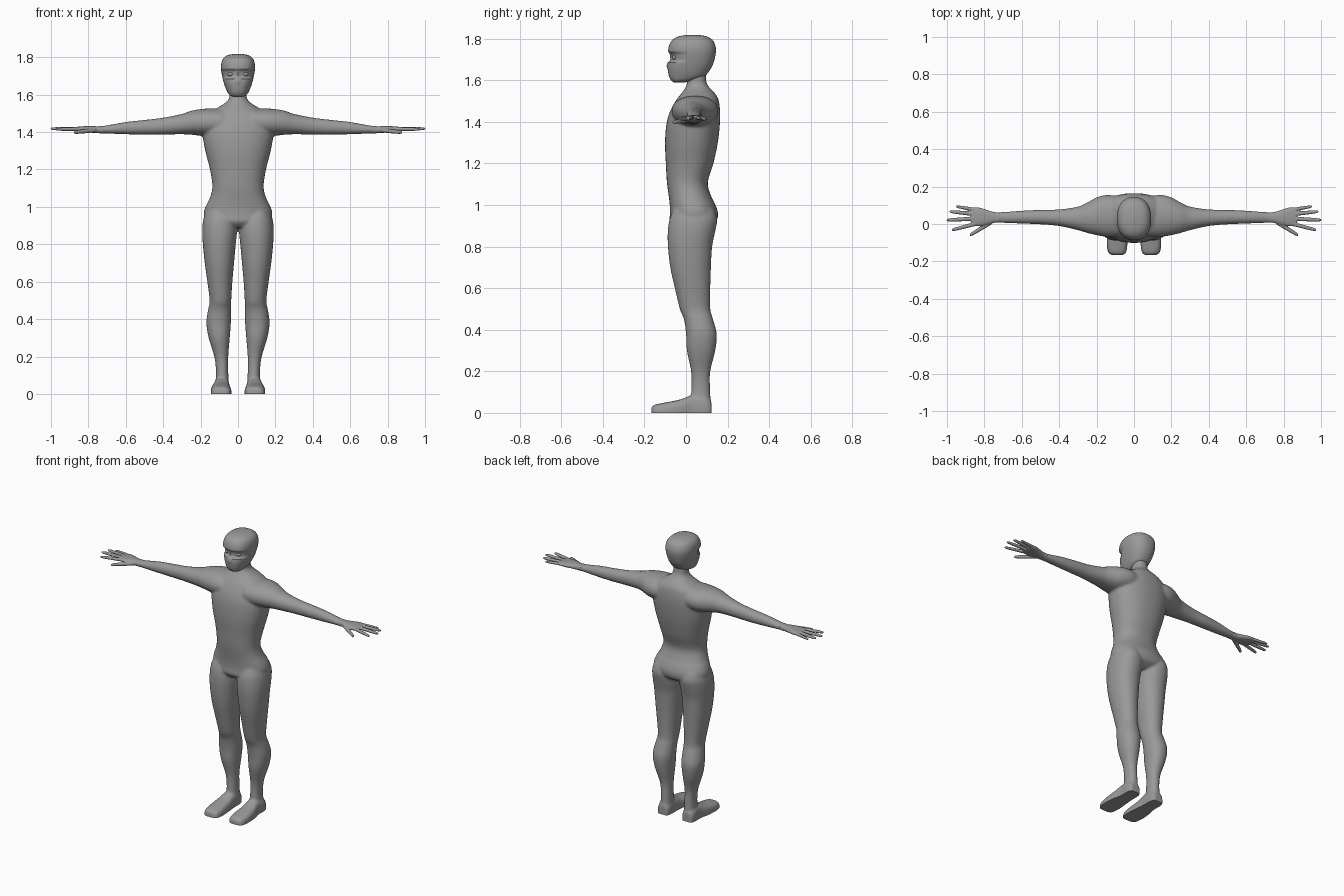
import bpy, bmesh, math
from mathutils import Vector

skin = bpy.data.materials.new("matte grey")
skin.diffuse_color = (0.32, 0.32, 0.32, 1)


def resample(rows, steps):
    """Catmull-Rom curve through the section rows."""
    out = []
    for i in range(len(rows) - 1):
        p = [rows[max(0, min(len(rows) - 1, i + k))] for k in (-1, 0, 1, 2)]
        for s in range(steps):
            t = s / steps
            out.append([0.5 * (2 * b + (c - a) * t + (2 * a - 5 * b + 4 * c - d) * t * t
                               + (3 * b - a - 3 * c + d) * t ** 3) for a, b, c, d in zip(*p)])
    out.append(list(rows[-1]))
    return out


def loft(bm, rows, axis, power=2.0, n=32, steps=5, side=1):
    """Skin superellipse sections: (position, low a, high a, low b, high b)."""
    rings = []
    for t, a0, a1, b0, b1 in resample(rows, steps):
        ring = []
        for k in range(n):
            ang = 2 * math.pi * k / n
            c, s = math.cos(ang), math.sin(ang)
            u = (a0 + a1) / 2 + (a1 - a0) / 2 * math.copysign(abs(c) ** (2 / power), c)
            v = (b0 + b1) / 2 + (b1 - b0) / 2 * math.copysign(abs(s) ** (2 / power), s)
            x, y, z = {"x": (t, u, v), "y": (u, t, v), "z": (u, v, t)}[axis]
            ring.append(bm.verts.new((x * side, y, z)))
        rings.append(ring)
    for r, q in zip(rings, rings[1:]):
        for k in range(n):
            bm.faces.new((r[k], r[(k + 1) % n], q[(k + 1) % n], q[k]))
    bm.faces.new(rings[0])
    bm.faces.new(rings[-1])


def finish(bm, name, voxel=0, smooth=0, floor=False):
    """Fuse overlapping parts, soften the joins and shade smooth."""
    bmesh.ops.recalc_face_normals(bm, faces=bm.faces)
    mesh = bpy.data.meshes.new(name)
    bm.to_mesh(mesh)
    bm.free()
    ob = bpy.data.objects.new(name, mesh)
    bpy.context.collection.objects.link(ob)
    if voxel:
        m = ob.modifiers.new("fuse", "REMESH")
        m.mode, m.voxel_size = "VOXEL", voxel
        m = ob.modifiers.new("soften", "SMOOTH")
        m.factor, m.iterations = 0.5, smooth
        dg = bpy.context.evaluated_depsgraph_get()
        fused = bpy.data.meshes.new_from_object(ob.evaluated_get(dg))
        ob.modifiers.clear()
        ob.data = fused
    if floor:  # flat soles
        b = bmesh.new()
        b.from_mesh(ob.data)
        bmesh.ops.bisect_plane(b, geom=b.verts[:] + b.edges[:] + b.faces[:], plane_co=(0, 0, 0),
                               plane_no=(0, 0, -1), clear_outer=True)
        bmesh.ops.holes_fill(b, edges=[e for e in b.edges if e.is_boundary])
        b.to_mesh(ob.data)
        b.free()
    ob.data.materials.clear()
    ob.data.materials.append(skin)
    bpy.ops.object.select_all(action="DESELECT")
    ob.select_set(True)
    bpy.context.view_layer.objects.active = ob
    bpy.ops.object.shade_smooth_by_angle(angle=math.radians(40))
    return ob


# Torso and neck: height, half width, front, back
torso = [(0.89, 0.13, -0.05, 0.10), (0.92, 0.172, -0.078, 0.145), (0.96, 0.184, -0.077, 0.154),
         (1.0, 0.174, -0.078, 0.142), (1.05, 0.15, -0.084, 0.118), (1.11, 0.137, -0.092, 0.105),
         (1.2, 0.15, -0.097, 0.132), (1.3, 0.175, -0.101, 0.153), (1.39, 0.19, -0.094, 0.163),
         (1.45, 0.185, -0.077, 0.164), (1.5, 0.155, -0.05, 0.158), (1.53, 0.11, -0.028, 0.145),
         (1.555, 0.07, -0.008, 0.122), (1.58, 0.048, 0.004, 0.102), (1.61, 0.044, 0.004, 0.096),
         (1.65, 0.044, 0.004, 0.096)]
# Leg: height, inner, outer, front, back
leg = [(0.98, 0.03, 0.168, -0.06, 0.135), (0.93, 0.008, 0.186, -0.08, 0.15),
       (0.87, 0.005, 0.191, -0.088, 0.14), (0.8, 0.012, 0.188, -0.087, 0.126),
       (0.7, 0.021, 0.178, -0.076, 0.12), (0.6, 0.03, 0.164, -0.054, 0.117),
       (0.5, 0.036, 0.152, -0.03, 0.117), (0.45, 0.037, 0.16, -0.01, 0.13),
       (0.38, 0.038, 0.169, 0.0, 0.148), (0.3, 0.044, 0.157, 0.004, 0.141),
       (0.2, 0.052, 0.127, 0.024, 0.117), (0.12, 0.052, 0.118, 0.026, 0.116),
       (0.04, 0.048, 0.122, 0.02, 0.12)]
# Foot: depth, inner, outer, bottom, top
foot = [(-0.167, 0.062, 0.115, -0.04, 0.026), (-0.152, 0.042, 0.138, -0.04, 0.039),
        (-0.1, 0.035, 0.146, -0.04, 0.05), (-0.03, 0.04, 0.142, -0.04, 0.064),
        (0.03, 0.045, 0.13, -0.04, 0.085), (0.09, 0.046, 0.13, -0.04, 0.08),
        (0.122, 0.056, 0.12, -0.04, 0.06)]
# Arm: reach, front, back, bottom, top
arm = [(0.08, -0.07, 0.15, 1.38, 1.525), (0.15, -0.068, 0.155, 1.378, 1.526),
       (0.2, -0.06, 0.142, 1.38, 1.523), (0.25, -0.048, 0.115, 1.386, 1.514),
       (0.3, -0.033, 0.093, 1.388, 1.497), (0.4, -0.011, 0.078, 1.387, 1.477),
       (0.5, -0.002, 0.076, 1.386, 1.465), (0.6, 0.002, 0.071, 1.388, 1.454),
       (0.7, 0.006, 0.064, 1.392, 1.436), (0.75, 0.008, 0.062, 1.394, 1.431)]

bm = bmesh.new()
loft(bm, [(z, -w, w, f, b) for z, w, f, b in torso], "z", 2.25, 48)
for side in (-1, 1):
    loft(bm, leg, "z", 2.15, side=side)
    loft(bm, foot, "y", 3.0, side=side)
    loft(bm, arm, "x", 2.1, side=side)
finish(bm, "body", 0.007, 7, floor=True)

# Hands: palm, four fingers and a thumb
palm = [(0.72, 0.008, 0.063, 1.393, 1.433), (0.75, 0.006, 0.064, 1.394, 1.431),
        (0.79, -0.006, 0.076, 1.397, 1.432), (0.83, -0.012, 0.088, 1.401, 1.431),
        (0.86, -0.01, 0.086, 1.405, 1.428), (0.872, 0.0, 0.076, 1.409, 1.424)]
# Finger: root x, y, z, tip x, y, z, radius
fingers = [(0.83, 0.073, 1.417, 0.952, 0.094, 1.413, 0.0095),
           (0.84, 0.052, 1.418, 0.987, 0.067, 1.417, 0.0105),
           (0.84, 0.029, 1.418, 1.002, 0.021, 1.418, 0.0105),
           (0.83, 0.005, 1.417, 0.974, -0.032, 1.415, 0.0105),
           (0.76, 0.012, 1.411, 0.878, -0.06, 1.398, 0.0125)]
for side, label in ((-1, "right"), (1, "left")):
    bm = bmesh.new()
    loft(bm, palm, "x", 2.4, side=side)
    for ax, ay, az, bx, by, bz, r in fingers:
        rows = []
        for t, k in ((0, 1.1), (0.35, 1.05), (0.7, 0.95), (0.9, 0.8), (0.97, 0.6), (1, 0.25)):
            c = Vector((ax, ay, az)).lerp(Vector((bx, by, bz)), t)
            rows.append((c.x, c.y - r * k, c.y + r * k, c.z - r * k * 0.9, c.z + r * k * 0.9))
        loft(bm, rows, "x", 2.0, 16, 4, side)
    finish(bm, label + "_hand", 0.003, 3)

# Head: height, half width, front, back
head = [(1.588, 0.022, -0.055, -0.015), (1.598, 0.045, -0.07, 0.035), (1.62, 0.06, -0.082, 0.09),
        (1.66, 0.075, -0.088, 0.122), (1.7, 0.085, -0.083, 0.137), (1.74, 0.091, -0.086, 0.144),
        (1.77, 0.089, -0.08, 0.14), (1.795, 0.078, -0.064, 0.126), (1.811, 0.055, -0.035, 0.098),
        (1.818, 0.02, 0.005, 0.06)]
bm = bmesh.new()
loft(bm, [(z, -w, w, f, b) for z, w, f, b in head], "z", 2.35, 64, 8)
for v in bm.verts:  # sunken eye band with a nose ridge
    if v.co.y < -0.01:
        band = max(0, 1 - abs((v.co.z - 1.711) / 0.026) ** 4)
        ridge = math.exp(-(v.co.x / 0.011) ** 2)
        v.co.y += 0.015 * band * (1 - 0.5 * ridge)
        v.co.y -= 0.006 * ridge * math.exp(-((v.co.z - 1.672) / 0.014) ** 2)
finish(bm, "head")

# Eyes
for side, label in ((-1, "right"), (1, "left")):
    bm = bmesh.new()
    bmesh.ops.create_uvsphere(bm, u_segments=20, v_segments=12, radius=0.015)
    for v in bm.verts:
        v.co = Vector((v.co.x * 1.15 + side * 0.038, v.co.y - 0.052, v.co.z * 0.75 + 1.709))
    finish(bm, label + "_eye")
